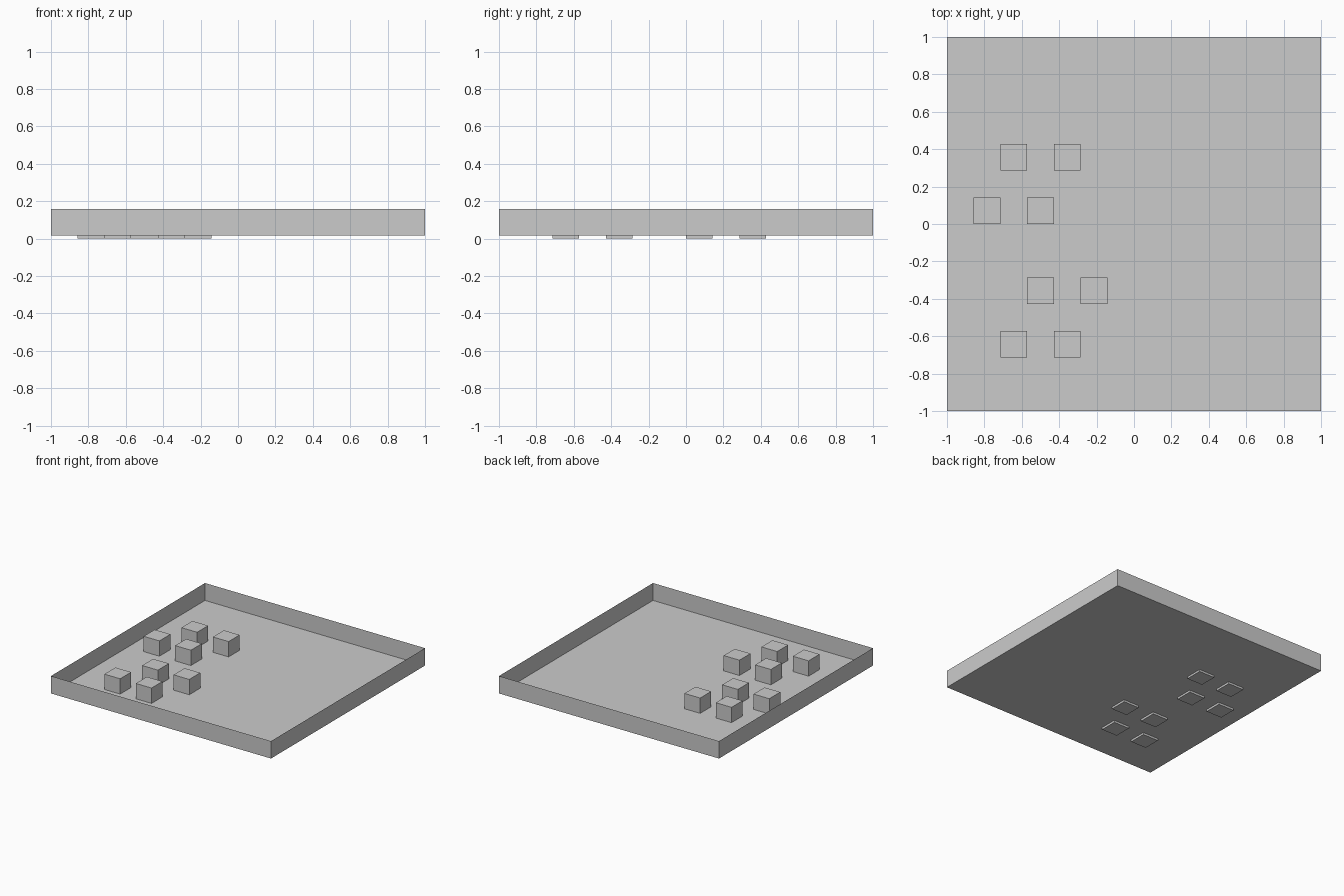
import bpy, bmesh
from mathutils import Matrix, Vector

if "Cube" in bpy.data.objects:
    bpy.data.objects.remove(bpy.data.objects["Cube"])

U = 2 / 14  # grid unit: the tray is 14 units wide, 1 unit tall


def box(name, size, centre, open_top=False):
    mesh = bpy.data.meshes.new(name)
    bm = bmesh.new()
    bmesh.ops.create_cube(bm, size=1, matrix=Matrix.Translation(centre) @ Matrix.Diagonal((*size, 1)))
    if open_top:
        bm.normal_update()
        top = [f for f in bm.faces if f.normal.z > 0.5]
        bmesh.ops.delete(bm, geom=top, context='FACES_ONLY')
    bm.to_mesh(mesh)
    bm.free()
    obj = bpy.data.objects.new(name, mesh)
    bpy.context.collection.objects.link(obj)
    return obj


# Open tray: thin floor and four thin walls, slightly raised
box("tray", (2, 2, U), Vector((0, 0, 0.017 + U / 2)), open_top=True)

# Cubes standing in the tray, poking just below its floor (positions in grid units)
cells = [(-4.5, 2.5), (-2.5, 2.5), (-5.5, 0.5), (-3.5, 0.5),
         (-3.5, -2.5), (-1.5, -2.5), (-4.5, -4.5), (-2.5, -4.5)]
for i, (x, y) in enumerate(cells, 1):
    box(f"cube_{i}", (U, U, U), Vector((x * U, y * U, U / 2)))
